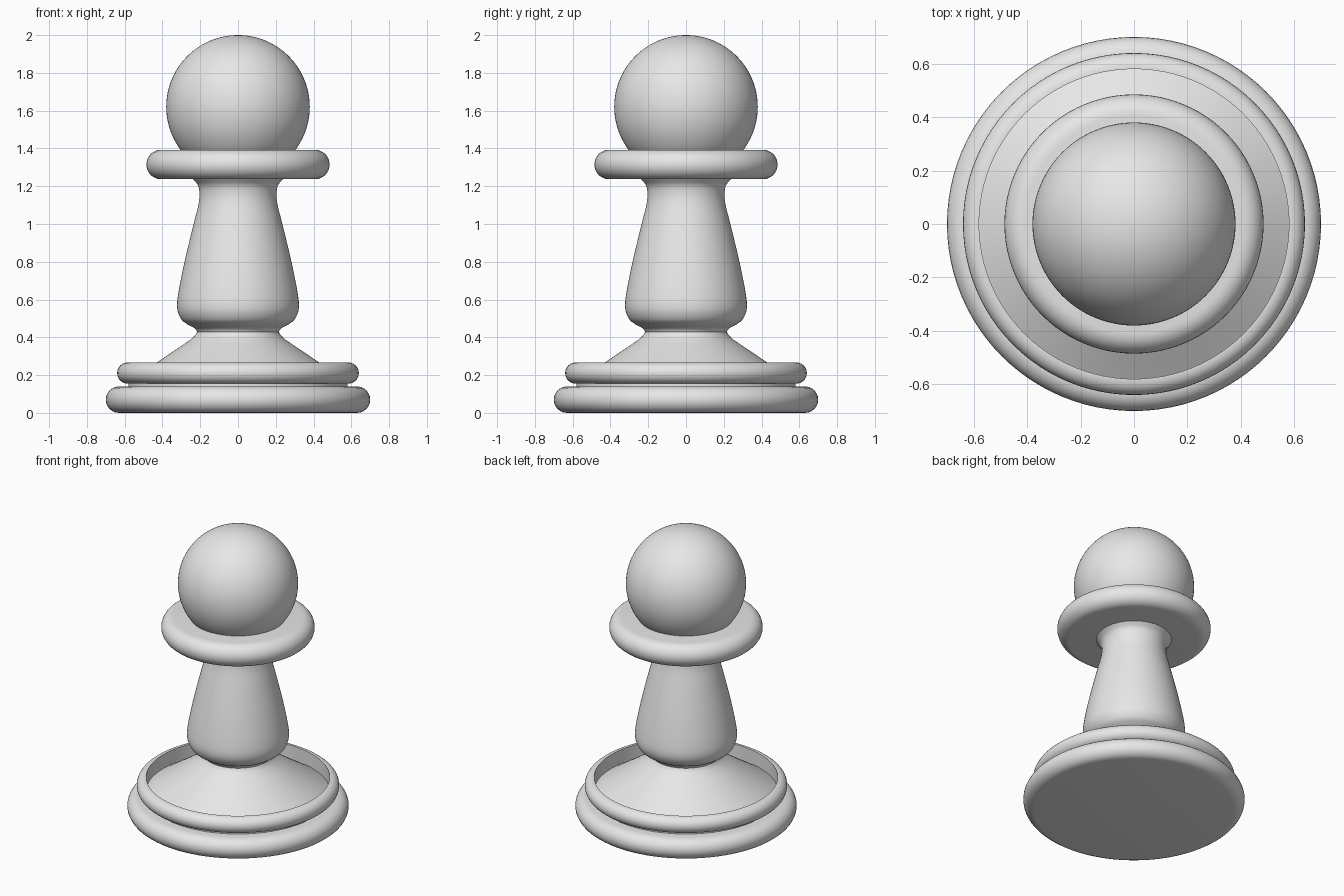
import bpy, bmesh, math
from mathutils import Vector

if "Cube" in bpy.data.objects:
    bpy.data.objects.remove(bpy.data.objects["Cube"], do_unlink=True)

grey = bpy.data.materials.new("plain_grey")
grey.use_nodes = True
grey.diffuse_color = (0.8, 0.8, 0.8, 1)
grey.node_tree.nodes["Principled BSDF"].inputs["Base Color"].default_value = (0.8, 0.8, 0.8, 1)


def lathe(name, profile, segments=96):
    """Spin a list of (radius, height) points, listed upwards, around z."""
    bm = bmesh.new()
    verts = [bm.verts.new((r, 0, z)) for r, z in profile]
    edges = [bm.edges.new(pair) for pair in zip(verts, verts[1:])]
    bmesh.ops.spin(bm, geom=verts + edges, axis=(0, 0, 1), cent=(0, 0, 0),
                   angle=math.tau, steps=segments)
    bmesh.ops.remove_doubles(bm, verts=bm.verts, dist=1e-5)
    bmesh.ops.recalc_face_normals(bm, faces=bm.faces)
    mesh = bpy.data.meshes.new(name)
    bm.to_mesh(mesh)
    bm.free()
    finish(bpy.data.objects.new(name, mesh), link=True)


def finish(obj, link=False):
    if link:
        bpy.context.collection.objects.link(obj)
    obj.data.materials.append(grey)
    bpy.ops.object.select_all(action='DESELECT')
    obj.select_set(True)
    bpy.context.view_layer.objects.active = obj
    bpy.ops.object.shade_smooth_by_angle(angle=math.radians(35))


def round_edge(radius, low, high, steps=12):
    """Half-round outer rim from the low face to the high face."""
    h = (high - low) / 2
    angles = [math.pi * (i / steps - 0.5) for i in range(steps + 1)]
    return [(radius - h + h * math.cos(a), low + h + h * math.sin(a)) for a in angles]


def smooth_path(points, steps=6):
    """Catmull-Rom curve through the given points."""
    p = [Vector(q) for q in points]
    p = [2 * p[0] - p[1]] + p + [2 * p[-1] - p[-2]]
    path = []
    for a, b, c, d in zip(p, p[1:], p[2:], p[3:]):
        for i in range(steps):
            t = i / steps
            path.append(0.5 * (2 * b + (c - a) * t + (2 * a - 5 * b + 4 * c - d) * t ** 2
                               + (3 * b - a - 3 * c + d) * t ** 3))
    return [tuple(v) for v in path] + [points[-1]]


# Stepped base: foot, groove, upper rim and the sloped dish inside it
lathe("base", [(0, 0)] + round_edge(0.70, 0, 0.14) + [(0.58, 0.14), (0.58, 0.155)]
      + round_edge(0.64, 0.155, 0.267)
      + [(0.58, 0.267), (0.58, 0.17), (0.43, 0.267), (0.28, 0.368)]
      + smooth_path([(0.25, 0.389), (0.228, 0.41), (0.215, 0.43)]) + [(0, 0.43)])

# Flared stem
lathe("stem", [(0, 0.425)] + smooth_path([
    (0.215, 0.428), (0.23, 0.448), (0.27, 0.47), (0.303, 0.50), (0.322, 0.555),
    (0.315, 0.64), (0.283, 0.80), (0.24, 0.98), (0.21, 1.10), (0.204, 1.16),
    (0.212, 1.205), (0.24, 1.24)]) + [(0, 1.24)])

# Collar under the head
lathe("collar", [(0, 1.237)] + round_edge(0.485, 1.237, 1.393, 16) + [(0, 1.393)])

# Ball head
bpy.ops.mesh.primitive_uv_sphere_add(segments=96, ring_count=48, radius=0.38,
                                     location=(0, 0, 1.62))
head = bpy.context.object
head.name = "head"
finish(head)
